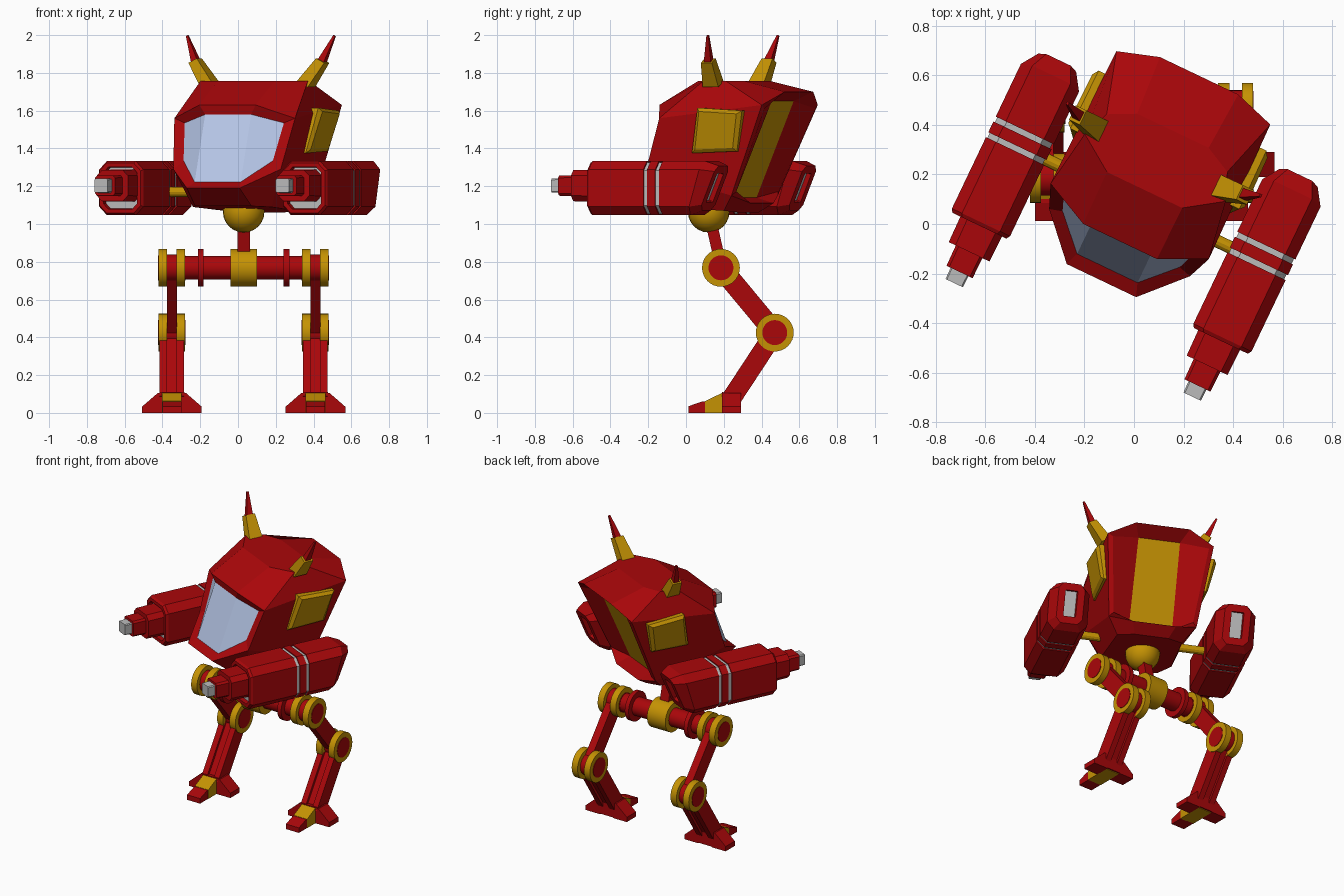
import bpy, bmesh
from math import sin, cos, pi, radians, hypot
from mathutils import Matrix, Vector

if "Cube" in bpy.data.objects:
    bpy.data.objects.remove(bpy.data.objects["Cube"])


def material(name, col):
    m = bpy.data.materials.new(name)
    m.diffuse_color = (*col, 1)
    m.use_nodes = True
    m.node_tree.nodes["Principled BSDF"].inputs["Base Color"].default_value = m.diffuse_color
    return m


RED = material("red_paint", (0.40, 0.002, 0.003))
GOLD = material("gold_paint", (0.56, 0.29, 0.001))
GLASS = material("pale_glass", (0.48, 0.58, 0.82))
GREY = material("grey_metal", (0.5, 0.5, 0.5))
BASE = Matrix.Identity(4)
# the whole upper body is swivelled on the waist joint
TURN = Matrix.Translation((0.03, 0.11, 0)) @ Matrix.Rotation(radians(-25.5), 4, 'Z')
CX = 0.03


def loft(name, rings, mats, world=BASE, insets=(), paint=(), smooth=False):
    """Skin rings of points; insets = (faces, thickness, depth, slot, painted faces, snap points)."""
    bm = bmesh.new()
    vs = [[bm.verts.new(p) for p in r] for r in rings]
    n = len(rings[0])
    fs = []
    for a, b in zip(vs, vs[1:]):
        for k in range(n):
            fs.append(bm.faces.new((a[k], a[(k + 1) % n], b[(k + 1) % n], b[k])))
    fs += [bm.faces.new(vs[0][::-1]), bm.faces.new(vs[-1])]
    bmesh.ops.recalc_face_normals(bm, faces=bm.faces)
    for i in paint:
        fs[i].material_index = 1
    for ids, thick, depth, slot, core, snap in insets:
        sel = [fs[i] for i in ids]
        bmesh.ops.inset_region(bm, faces=sel, thickness=thick, depth=0,
                               use_boundary=True, use_even_offset=True)
        if depth:
            bmesh.ops.inset_region(bm, faces=sel, thickness=0.002, depth=depth,
                                   use_boundary=True, use_even_offset=True)
        for f in [fs[i] for i in core]:
            f.material_index = slot
        if snap:  # pull the panel corners to their recessed places
            pts = [Vector((m * x, y, z)) for x, y, z in snap for m in (-1, 1)]
            for v in {v for i in core for v in fs[i].verts}:
                v.co = min(pts, key=lambda p: (p - v.co).length)
    me = bpy.data.meshes.new(name)
    bm.to_mesh(me)
    bm.free()
    for m in mats:
        me.materials.append(m)
    ob = bpy.data.objects.new(name, me)
    ob.matrix_world = world
    bpy.context.collection.objects.link(ob)
    if smooth:
        bpy.ops.object.select_all(action='DESELECT')
        ob.select_set(True)
        bpy.context.view_layer.objects.active = ob
        bpy.ops.object.shade_smooth_by_angle(angle=radians(35))
    return ob


def prism(name, yz, x0, x1, mat):
    return loft(name, [[(x, y, z) for y, z in yz] for x in (x0, x1)], [mat])


def disc(name, x0, x1, y, z, r, mat):
    ring = lambda x: [(x, y + r * cos(2 * pi * i / 32), z + r * sin(2 * pi * i / 32)) for i in range(32)]
    return loft(name, [ring(x0), ring(x1)], [mat], smooth=True)


def beam(name, a, b, w, x0, x1, mat):
    """Flat bar between two (y, z) points."""
    dy, dz = b[0] - a[0], b[1] - a[1]
    l = hypot(dy, dz)
    ny, nz = -dz / l * w / 2, dy / l * w / 2
    return prism(name, [(a[0] + ny, a[1] + nz), (b[0] + ny, b[1] + nz),
                        (b[0] - ny, b[1] - nz), (a[0] - ny, a[1] - nz)], x0, x1, mat)


def octagon(cx, cz, w, h, c, y, shear=0):
    pts = [(w, -h + c), (w, h - c), (w - c, h), (c - w, h), (-w, h - c), (-w, c - h), (c - w, -h), (w - c, -h)]
    return [(cx + x, y + shear * z, cz + z) for x, z in pts]


# cabin hull: half rings (front, front side, rear side, rear), mirrored
halves = [
    [(.165, -.25, 1.095), (.23, -.14, 1.09), (.21, .20, 1.07), (.11, .25, 1.06)],
    [(.155, -.375, 1.19), (.315, -.205, 1.29), (.285, .28, 1.15), (.14, .325, 1.11)],
    [(.165, -.20, 1.63), (.354, -.11, 1.56), (.344, .487, 1.63), (.175, .541, 1.70)],
    [(.168, .03, 1.757), (.315, .13, 1.757), (.27, .24, 1.757), (.16, .295, 1.757)],
]
rings = [h + [(-x, y, z) for x, y, z in reversed(h)] for h in halves]
window = [(.135, -.19, 1.58), (.291, -.115, 1.535), (.262, -.19, 1.335), (.135, -.32, 1.222)]
rear_panel = [(.135, .445, 1.65), (.14, .225, 1.14)]
loft("cabin", rings, [RED, GLASS, GOLD], TURN,
     insets=[([15, 8, 14], .045, 0, 1, [15, 8, 14], window),
             ([10, 11, 12], .03, 0, 2, [11], rear_panel)])

for s, side in ((-1, "left"), (1, "right")):
    # raised side hatch
    outer = [(.07, 1.375), (.335, 1.385), (.385, 1.60), (.125, 1.615)]
    my, mz = .229, 1.494
    depth = lambda z, k: s * (.30 + (z - 1.375) * .2 + k)
    loft(side + "_side_hatch",
         [[(depth(z, k), my + (y - my) * f, mz + (z - mz) * f) for y, z in outer]
          for k, f in ((-.03, 1), (.03, 1), (.047, .84))], [GOLD], TURN)

    # antenna: gold socket and red spike
    def square(c, wx, wy):
        return [(s * (c[0] + i * wx), c[1] + j * wy, c[2] - i * wx * .5)
                for i, j in ((-1, -1), (1, -1), (1, 1), (-1, 1))]
    loft(side + "_antenna_socket", [square((.283, .172, 1.74), .032, .046),
                                    square((.374, .187, 1.865), .024, .032)], [GOLD], TURN)
    loft(side + "_antenna_spike", [square((.37, .187, 1.86), .017, .021),
                                   square((.432, .212, 1.997), .005, .006)], [RED], TURN)

    # gun housing with two grey grooves and recessed ends
    gx, gz = s * .54, 1.19
    sect = lambda y, f=1, sh=0: octagon(gx, gz, .13 * f, .143 * f, .045 * f, y, sh)
    body = [sect(-.387, .93), sect(-.372), sect(-.053), sect(-.053, .95), sect(-.031, .95), sect(-.031),
            sect(.017), sect(.017, .95), sect(.039, .95), sect(.039), sect(.245, 1, .30),
            octagon(gx, gz, .085, .118, .03, .305, .42)]
    loft(side + "_gun_housing", body, [RED, GREY], TURN,
         paint=list(range(24, 32)) + list(range(56, 64)),
         insets=[([88], .022, -.03, 1, [88], None), ([89], .045, -.025, 1, [89], None)])
    # barrel steps
    for name, w, h, c, y0, y1, m in (("barrel_base", .094, .085, .03, -.34, -.50, RED),
                                     ("barrel_sleeve", .06, .055, .012, -.48, -.59, RED),
                                     ("barrel_tip", .04, .038, .006, -.58, -.64, GREY)):
        loft(side + "_" + name, [octagon(gx - s * .008, 1.203, w, h, c, y0),
                                 octagon(gx - s * .008, 1.203, w * .97, h * .97, c, y1)], [m], TURN)
    # gun mounting rod
    loft(side + "_gun_mount", [[(s * x, -.03 + .026 * cos(i * pi / 6), 1.17 + .026 * sin(i * pi / 6))
                                for i in range(12)] for x in (.2, .45)], [GOLD], TURN)

# waist ball and neck
bpy.ops.mesh.primitive_uv_sphere_add(segments=24, ring_count=12, radius=.11, location=(CX, .12, 1.065))
ball = bpy.context.object
ball.name = "waist_ball"
ball.data.materials.append(GOLD)
bpy.ops.object.shade_smooth_by_angle(angle=radians(35))
beam("neck", (.135, 1.0), (.185, .78), .06, CX - .033, CX + .033, RED)

# hip axle
HIP, KNEE = (.185, .768), (.47, .425)
disc("hip_axle", CX - .33, CX + .33, *HIP, .062, RED)
disc("hip_hub", CX - .07, CX + .07, *HIP, .1, GOLD)

for s, side in ((-1, "left"), (1, "right")):
    lx = CX + s * .38
    disc(side + "_axle_collar", CX + s * .212, CX + s * .242, *HIP, .1, RED)
    # hip and knee joints: gold discs with a red pin through them
    for j, c in (("hip", HIP), ("knee", KNEE)):
        disc(f"{side}_{j}_inner_disc", lx - .07, lx - .025, *c, .1, GOLD)
        disc(f"{side}_{j}_outer_disc", lx + .025, lx + .07, *c, .1, GOLD)
        disc(f"{side}_{j}_pin", lx - .073, lx + .073, *c, .066, RED)
        disc(f"{side}_{j}_core", lx - .026, lx + .026, *c, .07, RED)
    beam(side + "_thigh", HIP, KNEE, .11, lx - .026, lx + .026, RED)
    # shin: two plates with a recessed centre
    ankle = (.23, .06)
    for d in (-.045, .045):
        beam(side + "_shin_plate", KNEE, ankle, .103, lx + d - .02, lx + d + .02, RED)
    beam(side + "_shin_core", KNEE, ankle, .07, lx - .03, lx + .03, RED)
    # foot
    prism(side + "_foot_block", [(.1, 0), (.28, 0), (.28, .03), (.19, .04), (.19, .105), (.1, .062)],
          lx - .052, lx + .052, GOLD)
    prism(side + "_front_toe", [(.012, 0), (.105, 0), (.105, .06), (.085, .06), (.012, .035)],
          lx - .05, lx + .05, RED)
    prism(side + "_heel", [(.19, .004), (.29, .004), (.29, .1), (.19, .11)], lx - .066, lx + .066, RED)
    for d in (-1, 1):
        wedge = [(.05, 0), (.158, 0), (.158, .033), (.075, .105), (.05, .105)]
        loft(side + "_side_toe", [[(lx + d * x, y, z) for x, z in wedge] for y in (.19, .29)], [RED])
